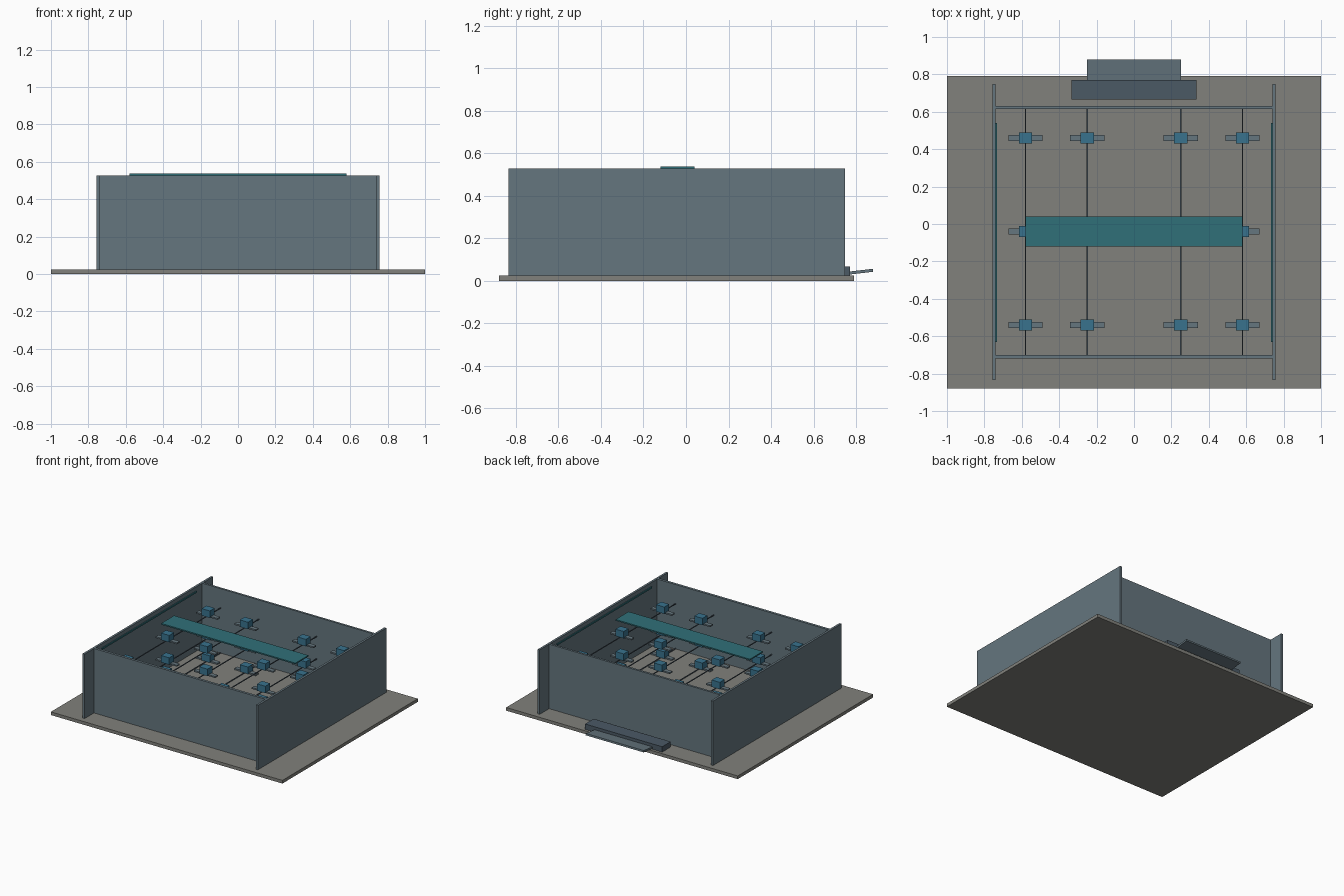
import bpy
from math import atan2

if "Cube" in bpy.data.objects:
    bpy.data.objects.remove(bpy.data.objects["Cube"])


def material(name, rgb):
    m = bpy.data.materials.new(name)
    m.diffuse_color = (*rgb, 1)
    m.use_nodes = True
    m.node_tree.nodes["Principled BSDF"].inputs["Base Color"].default_value = m.diffuse_color
    return m


STONE = material("stone", (0.22, 0.22, 0.20))
STEEL = material("steel", (0.13, 0.18, 0.21))
DARK = material("dark_steel", (0.07, 0.10, 0.13))
BLUE = material("blue", (0.04, 0.17, 0.27))
TEAL = material("teal", (0.03, 0.16, 0.19))


def box(name, x, y, z, mat, tilt=0):
    """Box from (min, max) ranges on each axis."""
    bpy.ops.mesh.primitive_cube_add(size=1)
    o = bpy.context.object
    o.name = name
    o.location = [(a + b) / 2 for a, b in (x, y, z)]
    o.scale = [b - a for a, b in (x, y, z)]
    o.rotation_euler.x = tilt
    o.data.materials.append(mat)
    return o


# Ground slab and the four walls
box("base_slab", (-1, 1), (-0.88, 0.79), (0, 0.025), STONE)
box("front_wall", (-0.745, 0.745), (-0.72, -0.70), (0.025, 0.528), STEEL)
box("back_wall", (-0.745, 0.745), (0.615, 0.632), (0.025, 0.528), STEEL)
for side, s in (("left", -1), ("right", 1)):
    box(side + "_wall", sorted((s * 0.74, s * 0.757)), (-0.835, 0.748), (0.025, 0.528), STEEL)
    box(side + "_wall_strip", sorted((s * 0.733, s * 0.741)), (-0.63, 0.54), (0.485, 0.497), TEAL)

# Roof panel across the middle
box("roof_panel", (-0.58, 0.58), (-0.12, 0.04), (0.528, 0.538), TEAL)

# Three levels of units on shelves, joined by thin rails
for level, z in enumerate((0.028, 0.203, 0.378)):
    for col, x in enumerate((-0.58, -0.25, 0.25, 0.58)):
        box(f"rail_{level}_{col}", (x - 0.003, x + 0.003), (-0.70, 0.615), (z - 0.003, z + 0.003), DARK)
        for row, y in enumerate((-0.54, -0.04, 0.46)):
            tag = f"{level}_{col}_{row}"
            box("shelf_" + tag, (x - 0.092, x + 0.092), (y - 0.017, y + 0.017), (z - 0.003, z + 0.008), STEEL)
            box("unit_" + tag, (x - 0.035, x + 0.035), (y - 0.03, y + 0.03), (z + 0.002, z + 0.056), BLUE)

# Rear loading step and ramp
box("rear_step", (-0.333, 0.333), (0.665, 0.77), (0.025, 0.067), DARK)
box("rear_ramp", (-0.25, 0.25), (0.745, 0.88), (0.035, 0.049), STEEL, tilt=atan2(0.015, 0.13))
